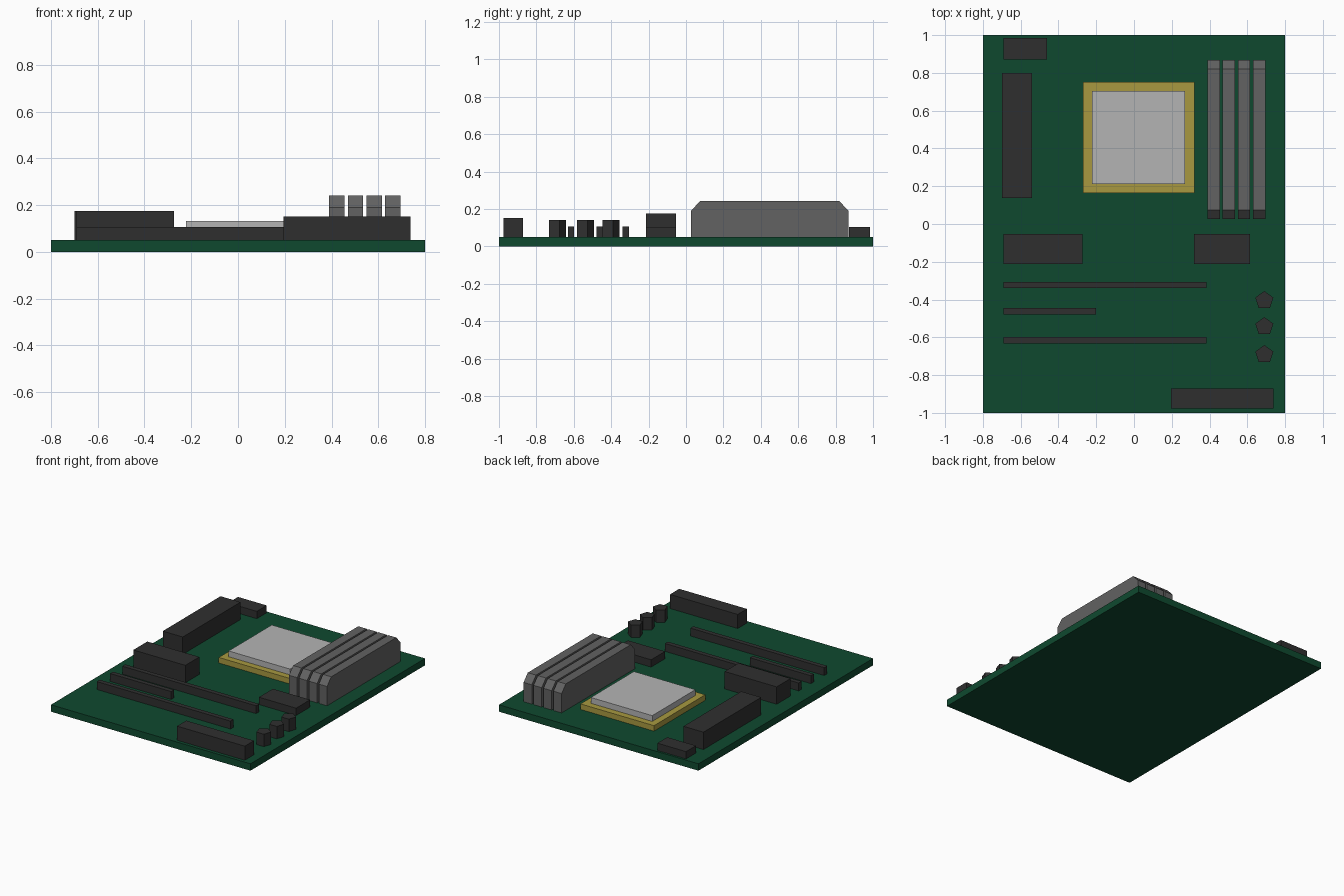
import bpy, bmesh, math

if "Cube" in bpy.data.objects:
    bpy.data.objects.remove(bpy.data.objects["Cube"])


def material(name, rgb):
    # convert display values (0-255) to linear
    lin = []
    for c in rgb:
        c /= 255
        lin.append(c / 12.92 if c <= 0.04045 else ((c + 0.055) / 1.055) ** 2.4)
    m = bpy.data.materials.new(name)
    m.diffuse_color = (*lin, 1)
    m.use_nodes = True
    m.node_tree.nodes["Principled BSDF"].inputs["Base Color"].default_value = m.diffuse_color
    return m


GREEN = material("board_green", (15, 73, 47))
BLACK = material("black_plastic", (47, 47, 47))
GREY = material("module_grey", (98, 98, 98))
GOLD = material("socket_gold", (168, 153, 64))
SILVER = material("lid_silver", (180, 180, 180))
TOP = 0.05  # top of the board


def prism(name, base, offset, mat):
    """Extrude a polygon of 3D points along an offset."""
    bm = bmesh.new()
    face = bm.faces.new([bm.verts.new(p) for p in base])
    ext = bmesh.ops.extrude_face_region(bm, geom=[face], use_keep_orig=True)
    verts = [v for v in ext["geom"] if isinstance(v, bmesh.types.BMVert)]
    bmesh.ops.translate(bm, verts=verts, vec=offset)
    bmesh.ops.recalc_face_normals(bm, faces=bm.faces)
    me = bpy.data.meshes.new(name)
    bm.to_mesh(me)
    bm.free()
    me.materials.append(mat)
    ob = bpy.data.objects.new(name, me)
    bpy.context.collection.objects.link(ob)
    return ob


def box(name, x0, x1, y0, y1, z0, z1, mat):
    base = [(x0, y0, z0), (x1, y0, z0), (x1, y1, z0), (x0, y1, z0)]
    return prism(name, base, (0, 0, z1 - z0), mat)


# circuit board
box("circuit_board", -0.8, 0.8, -1, 1, 0, TOP, GREEN)

# processor socket and lid
box("processor_socket", -0.27, 0.32, 0.165, 0.752, TOP, 0.09, GOLD)
box("processor_lid", -0.223, 0.27, 0.211, 0.705, 0.09, 0.132, SILVER)

# connectors and chips
for name, x0, x1, y0, y1, z1 in (
    ("corner_connector", -0.69, -0.46, 0.872, 0.985, 0.103),
    ("rear_port_block", -0.70, -0.54, 0.138, 0.80, 0.176),
    ("large_chip", -0.69, -0.273, -0.213, -0.053, 0.176),
    ("small_chip", 0.317, 0.615, -0.213, -0.053, 0.103),
    ("front_connector", 0.195, 0.738, -0.976, -0.871, 0.152),
):
    box(name, x0, x1, y0, y1, TOP, z1, BLACK)

# expansion slots
for i, (x1, y) in enumerate(((0.383, -0.323), (-0.20, -0.462), (0.383, -0.615))):
    box(f"expansion_slot_{i + 1}", -0.69, x1, y - 0.017, y + 0.017, TOP, 0.107, BLACK)

# five-sided capacitors
for i, y in enumerate((-0.405, -0.543, -0.691)):
    ring = [(0.69 + 0.05 * math.cos(a), y + 0.05 * math.sin(a), TOP)
            for a in (math.radians(90 + 72 * k) for k in range(5))]
    prism(f"capacitor_{i + 1}", ring, (0, 0, 0.09), BLACK)

# memory modules with chamfered top ends
for i in range(4):
    x = 0.39 + i * 0.0797
    outline = [(x, y, z) for y, z in ((0.027, TOP), (0.868, TOP), (0.868, 0.19),
                                      (0.82, 0.242), (0.075, 0.242), (0.027, 0.19))]
    prism(f"memory_module_{i + 1}", outline, (0.066, 0, 0), GREY)
